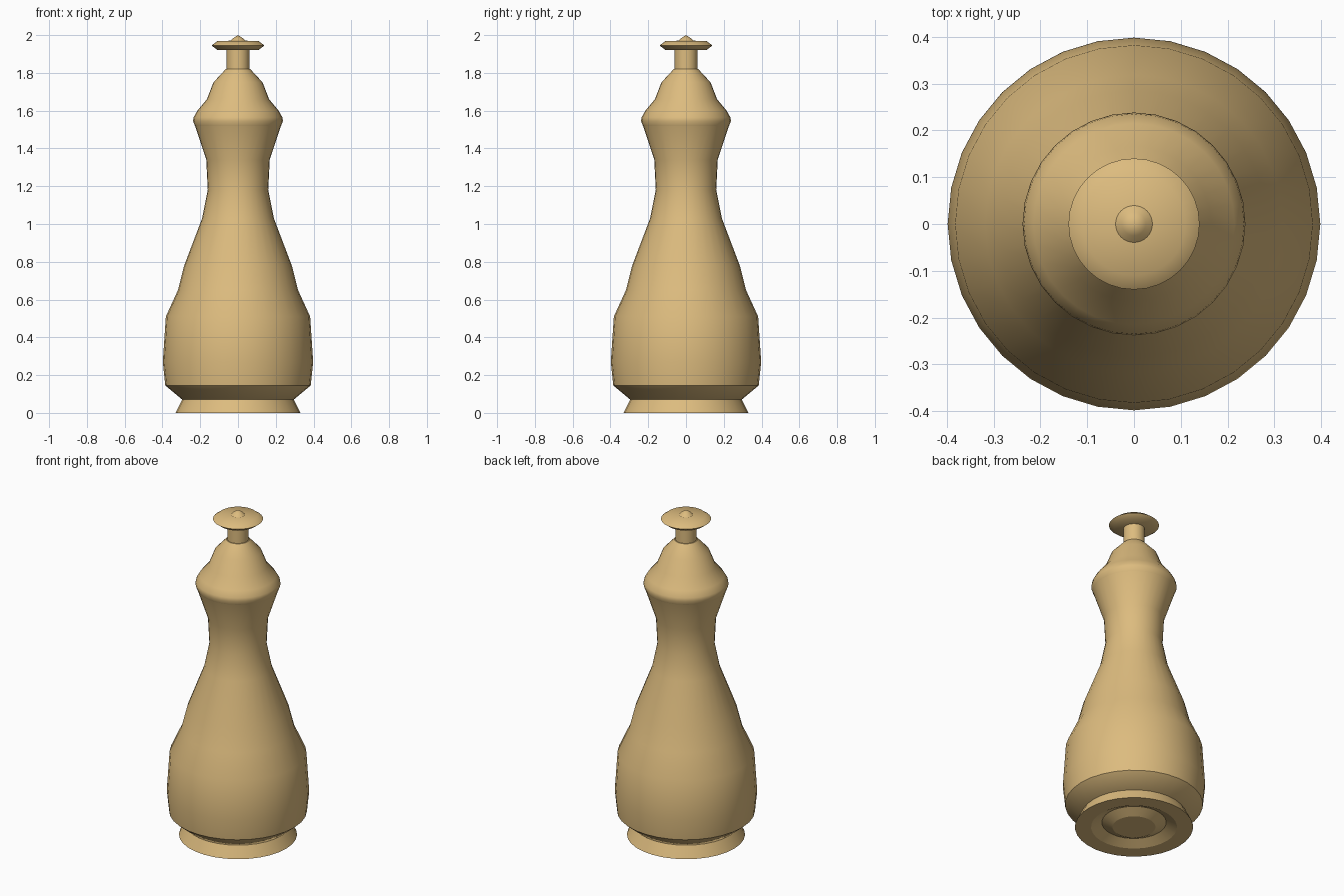
import bpy
import bmesh
import math

cube = bpy.data.objects.get("Cube")
if cube:
    bpy.data.objects.remove(cube, do_unlink=True)

SIDES = 32

wood = bpy.data.materials.new("light_wood")
wood.use_nodes = True
wood.diffuse_color = (0.72, 0.50, 0.21, 1)
wood.node_tree.nodes["Principled BSDF"].inputs["Base Color"].default_value = wood.diffuse_color


def turn(name, profile, sharp=40):
    """Turn a (radius, height) profile around z, like on a lathe."""
    bm = bmesh.new()
    verts = [bm.verts.new((r, 0, z)) for r, z in profile]
    edges = [bm.edges.new(pair) for pair in zip(verts, verts[1:])]
    bmesh.ops.spin(bm, geom=verts + edges, cent=(0, 0, 0), axis=(0, 0, 1),
                   angle=math.tau, steps=SIDES, use_merge=True)
    bmesh.ops.remove_doubles(bm, verts=bm.verts, dist=0.0001)
    bmesh.ops.recalc_face_normals(bm, faces=bm.faces)
    mesh = bpy.data.meshes.new(name)
    bm.to_mesh(mesh)
    bm.free()
    mesh.materials.append(wood)
    obj = bpy.data.objects.new(name, mesh)
    bpy.context.collection.objects.link(obj)
    bpy.ops.object.select_all(action="DESELECT")
    obj.select_set(True)
    bpy.context.view_layer.objects.active = obj
    bpy.ops.object.shade_smooth_by_angle(angle=math.radians(sharp))
    return obj


# Flared foot with a ring groove underneath
turn("foot", [(0, 0), (0.12, 0), (0.18, 0.03), (0.24, 0), (0.33, 0),
              (0.295, 0.07), (0, 0.07)], sharp=25)

# Bulbous body narrowing to a waist
turn("body", [(0, 0.07), (0.295, 0.07), (0.385, 0.145), (0.398, 0.27),
              (0.382, 0.51), (0.318, 0.65), (0.285, 0.78), (0.19, 1.03),
              (0.16, 1.18), (0.168, 1.34), (0.228, 1.52), (0, 1.52)])

# Rounded head
turn("head", [(0, 1.52), (0.228, 1.52), (0.238, 1.545), (0.235, 1.565),
              (0.215, 1.6), (0.165, 1.66), (0.13, 1.75), (0.065, 1.82),
              (0, 1.82)])

# Straight stem
turn("stem", [(0, 1.81), (0.06, 1.81), (0.06, 1.93), (0, 1.93)])

# Flat cap with a bevelled rim
turn("cap", [(0, 1.922), (0.11, 1.922), (0.14, 1.945), (0.11, 1.968),
             (0, 1.972)])

# Small pointed finial
turn("finial", [(0, 1.965), (0.04, 1.97), (0.025, 1.984), (0, 2.0)], sharp=60)
